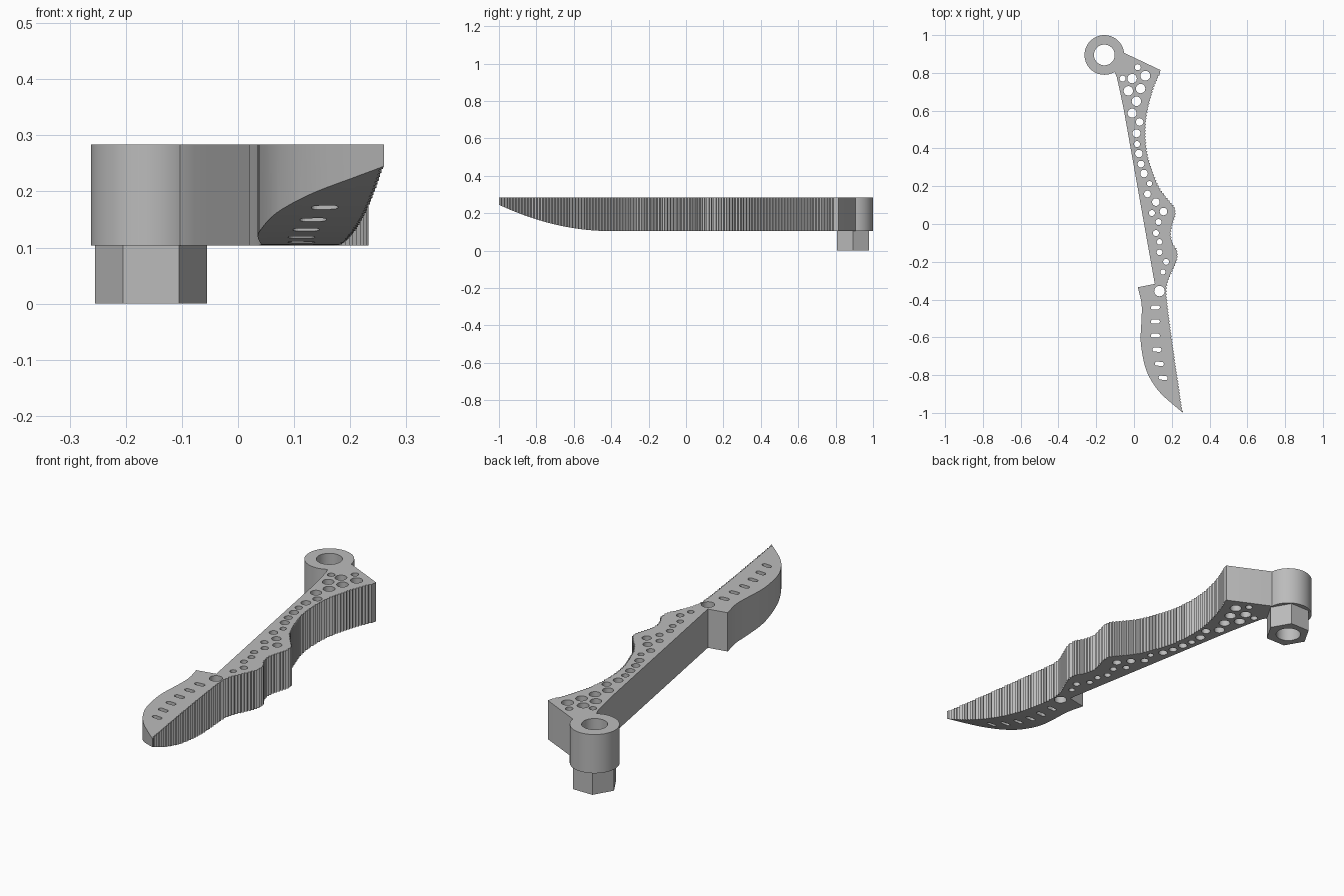
import bpy
import bmesh
from math import cos, sin, pi, radians
from mathutils import Vector

BOTTOM, TOP = 0.104, 0.284
RING = Vector((-0.157, 0.895))

if "Cube" in bpy.data.objects:
    bpy.data.objects.remove(bpy.data.objects["Cube"])

# One plain grey for every part
grey = bpy.data.materials.new("light_grey")
grey.use_nodes = True
colour = (0.5, 0.5, 0.5, 1)
grey.diffuse_color = colour
grey.node_tree.nodes["Principled BSDF"].inputs["Base Color"].default_value = colour


def add_prism(bm, points, start, end, along_x=False):
    """Add a closed prism from a 2D outline, along z or along x."""
    def place(p, depth):
        return (depth, p[0], p[1]) if along_x else (p[0], p[1], depth)
    low = [bm.verts.new(place(p, start)) for p in points]
    high = [bm.verts.new(place(p, end)) for p in points]
    bm.faces.new(low[::-1])
    bm.faces.new(high)
    for i in range(len(low)):
        j = (i + 1) % len(low)
        bm.faces.new((low[i], low[j], high[j], high[i]))


def make_object(name, outlines, start, end, along_x=False, helper=False):
    bm = bmesh.new()
    for outline in outlines:
        add_prism(bm, outline, start, end, along_x)
    bmesh.ops.recalc_face_normals(bm, faces=bm.faces)
    mesh = bpy.data.meshes.new(name)
    bm.to_mesh(mesh)
    bm.free()
    mesh.materials.append(grey)
    obj = bpy.data.objects.new(name, mesh)
    bpy.context.collection.objects.link(obj)
    obj.hide_render = helper
    return obj


def circle(centre, radius, count):
    return [(centre[0] + radius * cos(2 * pi * i / count),
             centre[1] + radius * sin(2 * pi * i / count)) for i in range(count)]


def slot(centre, half_length, radius, tilt):
    """Rounded slot outline: a circle split and pulled apart sideways."""
    points = []
    for i in range(16):
        a = 2 * pi * (i + 0.5) / 16
        x = radius * cos(a) + (half_length if cos(a) > 0 else -half_length)
        y = radius * sin(a)
        points.append((centre[0] + x * cos(tilt) - y * sin(tilt),
                       centre[1] + x * sin(tilt) + y * cos(tilt)))
    return points


def smooth_path(points, steps):
    """Catmull-Rom curve through the given points."""
    pts = [Vector(p) for p in points]
    pts = [2 * pts[0] - pts[1]] + pts + [2 * pts[-1] - pts[-2]]
    path = []
    for a, b, c, d in zip(pts, pts[1:], pts[2:], pts[3:]):
        for s in range(steps):
            t = s / steps
            path.append(0.5 * (2 * b + (c - a) * t + (2 * a - 5 * b + 4 * c - d) * t * t
                               + (3 * b - a - 3 * c + d) * t ** 3))
    return path + [pts[-2]]


def serrate(path, pitch, depth):
    """Resample a path evenly and push every second point inwards."""
    result, travelled, target, notch = [], 0, 0, False
    for a, b in zip(path, path[1:]):
        length = (b - a).length
        direction = (b - a) / length
        inward = Vector((direction.y, -direction.x))
        while target <= travelled + length:
            p = a + direction * (target - travelled)
            result.append(p + inward * depth if notch else p)
            notch = not notch
            target += pitch / 2
        travelled += length
    return result


def boolean(obj, other, operation):
    mod = obj.modifiers.new(operation.lower(), "BOOLEAN")
    mod.operation = operation
    mod.solver = "EXACT"
    mod.object = other
    bpy.context.view_layer.objects.active = obj
    bpy.ops.object.modifier_apply(modifier=mod.name)
    bpy.data.objects.remove(other)


# Outline: serrated finger side, smooth blade belly, straight handle back
grip_side = [(.135, .79), (.1, .7), (.07, .58), (.063, .476), (.073, .37), (.1, .28),
             (.135, .195), (.183, .13), (.215, .09), (.221, .05), (.207, 0), (.197, -.05),
             (.207, -.1), (.23, -.14), (.23, -.19), (.205, -.25), (.18, -.31),
             (.174, -.37), (.188, -.5), (.214, -.69), (.245, -.9), (.258, -.99)]
belly = [(.26, -1), (.2, -.95), (.14, -.895), (.092, -.83), (.06, -.76), (.041, -.67),
         (.035, -.6), (.04, -.5), (.04, -.42), (.02, -.335)]
back = [(.11, -.317), (-.055, .61), (-.077, .715), (-.092, .78), (-.11, .82),
        (-.15, .85), (-.1, .92), (-.05, .905), (.14, .815)]
grip = [Vector(p) for p in serrate(smooth_path([(x, y) for x, y in grip_side[::-1]], 8),
                                   0.016, -0.007)][::-1]
outline = grip + smooth_path(belly, 3) + back
body = make_object("handle_and_blade", [outline], BOTTOM, TOP)

# Finger ring at the handle end
ring = make_object("finger_ring", [circle(RING, 0.105, 64)], BOTTOM, TOP)
boolean(body, ring, "UNION")

# Upswept underside of the blade
sweep = [(-0.4 - 0.65 * i / 20, BOTTOM + 0.141 * (0.65 / 0.6 * i / 20) ** 2)
         for i in range(21)]
under = make_object("underside_cutter", [sweep + [(-1.05, 0), (-0.4, 0)]],
                    -0.5, 0.5, along_x=True, helper=True)
boolean(body, under, "DIFFERENCE")

# Round lightening holes (x, y, radius) and the ring bore
holes = [(.02, .83, .016), (-.06, .77, .016), (-.01, .77, .025), (.06, .785, .026),
         (-.03, .705, .025), (.035, .717, .025), (.013, .65, .025), (-.01, .587, .024),
         (.03, .54, .02), (.013, .48, .021), (.016, .423, .016), (.026, .373, .02),
         (.037, .317, .018), (.053, .267, .02), (.082, .214, .014), (.071, .159, .018),
         (.116, .116, .02), (.095, .058, .016), (.156, .066, .02), (.13, .01, .016),
         (.116, -.048, .016), (.135, -.095, .015), (.135, -.15, .015),
         (.17, -.2, .016), (.153, -.254, .014), (.135, -.355, .028)]
cuts = [circle((x, y), r, 24) for x, y, r in holes] + [circle(RING, 0.055, 48)]

# Row of slots following the blade
for i in range(6):
    x = 0.113 + 0.0085 * max(0, i - 2) + 0.004 * max(0, i - 3) ** 2
    cuts.append(slot((x, -0.442 - 0.0745 * i), 0.013, 0.011, radians(-2 * i + 4)))
cutter = make_object("hole_cutter", cuts, BOTTOM - 0.1, TOP + 0.1, helper=True)
boolean(body, cutter, "DIFFERENCE")

# Hexagonal nut under the ring, with the bore carried through
nut = make_object("hex_nut", [circle((-0.155, 0.893), 0.1, 6)], 0, BOTTOM)
bore = make_object("nut_cutter", [circle(RING, 0.055, 48)], -0.1, TOP, helper=True)
boolean(nut, bore, "DIFFERENCE")

# Soft round walls, crisp teeth and rims
for obj in (body, nut):
    bpy.ops.object.select_all(action="DESELECT")
    obj.select_set(True)
    bpy.context.view_layer.objects.active = obj
    bpy.ops.object.shade_smooth_by_angle(angle=radians(20))
